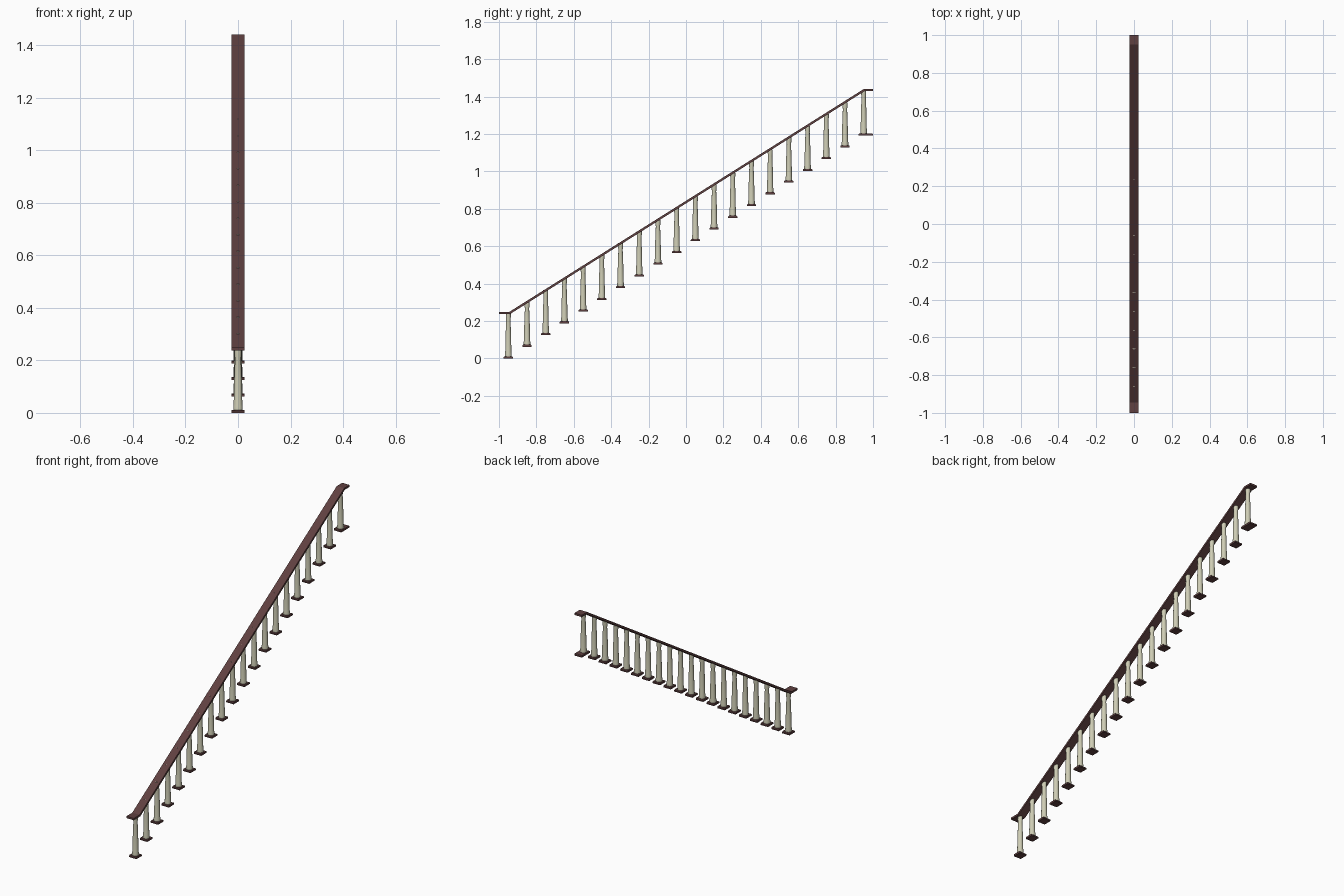
import bpy, bmesh, math

if "Cube" in bpy.data.objects:
    bpy.data.objects.remove(bpy.data.objects["Cube"])

def material(name, rgb):
    m = bpy.data.materials.new(name)
    m.diffuse_color = (*rgb, 1)
    m.use_nodes = True
    m.node_tree.nodes["Principled BSDF"].inputs["Base Color"].default_value = m.diffuse_color
    return m

wood = material("dark red wood", (0.115, 0.052, 0.052))
cream = material("cream paint", (0.62, 0.61, 0.46))

N, STEP, RISE, HW = 20, 0.1, 0.0627, 0.024

def finish(name, bm, mat):
    bmesh.ops.recalc_face_normals(bm, faces=bm.faces)
    me = bpy.data.meshes.new(name)
    bm.to_mesh(me)
    bm.free()
    me.materials.append(mat)
    ob = bpy.data.objects.new(name, me)
    bpy.context.collection.objects.link(ob)
    return ob

def extrude_profile(name, pts, mat, hw=HW):
    """Extrude a (y, z) outline across x."""
    bm = bmesh.new()
    a = [bm.verts.new((-hw, y, z)) for y, z in pts]
    b = [bm.verts.new((hw, y, z)) for y, z in pts]
    bm.faces.new(a)
    bm.faces.new(b[::-1])
    for i in range(len(pts)):
        j = (i + 1) % len(pts)
        bm.faces.new((a[i], b[i], b[j], a[j]))
    return finish(name, bm, mat)

def lathe(name, profile, y, z, mat, sides=16):
    """Turned post from (radius, height) rings."""
    bm = bmesh.new()
    rings = [[bm.verts.new((r * math.cos(2 * math.pi * k / sides),
                            y + r * math.sin(2 * math.pi * k / sides), z + h))
              for k in range(sides)] for r, h in profile]
    for p, q in zip(rings, rings[1:]):
        for k in range(sides):
            j = (k + 1) % sides
            bm.faces.new((p[k], p[j], q[j], q[k]))
    bm.faces.new(rings[0])
    bm.faces.new(rings[-1])
    ob = finish(name, bm, mat)
    bpy.context.view_layer.objects.active = ob
    ob.select_set(True)
    bpy.ops.object.shade_smooth_by_angle(angle=math.radians(40))
    ob.select_set(False)

# Handrail with short level ends
top, t = 0.249, 0.011
end = top + RISE * (N - 1)
line = [(-1, top), (-0.945, top), (0.95, end), (1, end)]
under = [(1, end - t), (0.955, end - t), (-0.94, top - t), (-1, top - t)]
extrude_profile("handrail", line + under, wood)

# Balusters and their foot plates
for i in range(N):
    y, z = -0.95 + STEP * i, RISE * i
    back = 1.0 if i == N - 1 else y + 0.025
    front = 0.922 if i == N - 1 else y - 0.025
    extrude_profile("foot_plate", [(front, z), (back, z), (back, z + 0.007),
                    (back - 0.004, z + 0.011), (front + 0.004, z + 0.011),
                    (front, z + 0.007)], wood)
    lathe("baluster", [(0.018, 0.01), (0.018, 0.024), (0.0165, 0.034), (0.0145, 0.13),
                       (0.0115, 0.205), (0.0135, 0.222), (0.0135, 0.24)], y, z, cream)
